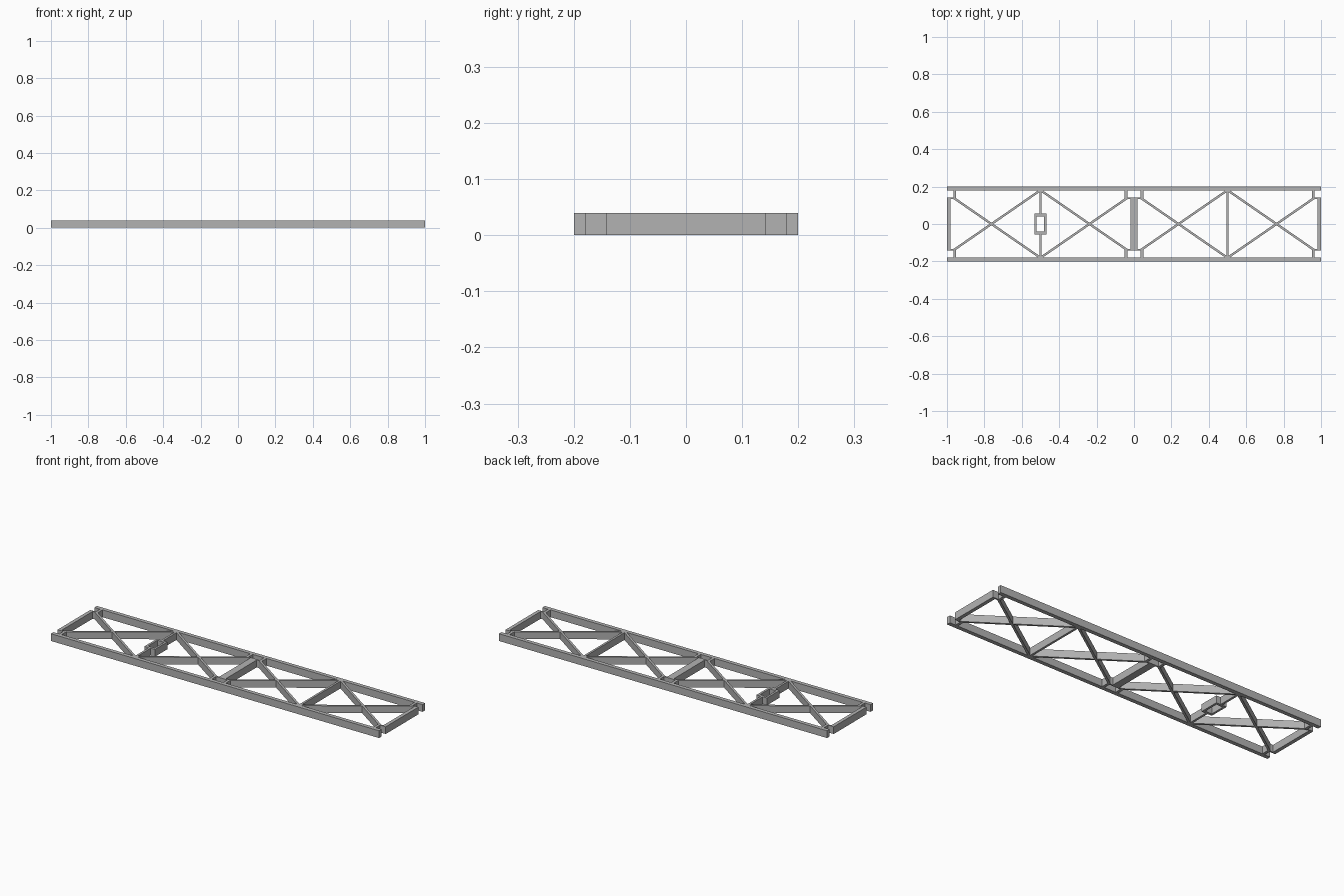
import bpy
from mathutils import Vector

cube = bpy.data.objects.get("Cube")
if cube:
    bpy.data.objects.remove(cube, do_unlink=True)

H = 0.04        # common depth of every member
RAIL_Y = 0.189  # rail centre line
RAIL_IN = 0.178  # rail inner face

grey = bpy.data.materials.new("steel_grey")
grey.use_nodes = True
colour = (0.45, 0.45, 0.45, 1)
grey.diffuse_color = colour
grey.node_tree.nodes["Principled BSDF"].inputs["Base Color"].default_value = colour


def bar(name, start, end, width):
    """Full-depth flat bar running between two plan points."""
    a, b = Vector(start), Vector(end)
    side = (b - a).orthogonal().normalized() * width / 2
    plan = [a - side, b - side, b + side, a + side]
    if (b - a).cross(side) < 0:
        plan.reverse()
    verts = [(p.x, p.y, z) for z in (0, H) for p in plan]
    faces = [(3, 2, 1, 0), (4, 5, 6, 7)]
    faces += [(i, (i + 1) % 4, (i + 1) % 4 + 4, i + 4) for i in range(4)]
    mesh = bpy.data.meshes.new(name)
    mesh.from_pydata(verts, [], faces)
    mesh.materials.append(grey)
    obj = bpy.data.objects.new(name, mesh)
    bpy.context.collection.objects.link(obj)
    return obj


# Long side rails
for label, s in (("front", -1), ("back", 1)):
    bar(label + "_rail", (-1, s * RAIL_Y), (1, s * RAIL_Y), 0.022)

# Two identical bays, each with end bars, notched corners and cross braces
for bay, cx in (("right", -0.5), ("left", 0.5)):
    for end, d in (("inner", -1 if cx > 0 else 1), ("outer", 1 if cx > 0 else -1)):
        x_end = cx + d * 0.49
        bar(f"{bay}_{end}_end_bar", (x_end, -0.142), (x_end, 0.142), 0.02)
        for label, s in (("front", -1), ("back", 1)):
            tag = f"{bay}_{end}_{label}"
            x_post = cx + d * 0.458
            bar(tag + "_notch_post", (x_post, s * 0.134), (x_post, s * RAIL_IN), 0.015)
            bar(tag + "_notch_shelf", (cx + d * 0.5, s * 0.138),
                (cx + d * 0.451, s * 0.138), 0.008)
            # Diagonal from the notch corner to the middle of the opposite rail
            bar(tag + "_brace", (cx + d * 0.462, s * 0.138),
                (cx + d * 0.004, -s * RAIL_IN), 0.012)

# Middle cross member of the left bay
bar("left_cross_member", (0.5, -RAIL_IN), (0.5, RAIL_IN), 0.012)

# Middle cross member of the right bay, split around an open socket
for label, s in (("front", -1), ("back", 1)):
    bar(label + "_cross_member", (-0.5, s * 0.055), (-0.5, s * RAIL_IN), 0.012)
    bar(label + "_socket_wall", (-0.532, s * 0.048), (-0.468, s * 0.048), 0.014)
for label, s in (("right", -1), ("left", 1)):
    x = -0.5 + s * 0.026
    bar(label + "_socket_wall", (x, -0.041), (x, 0.041), 0.012)
